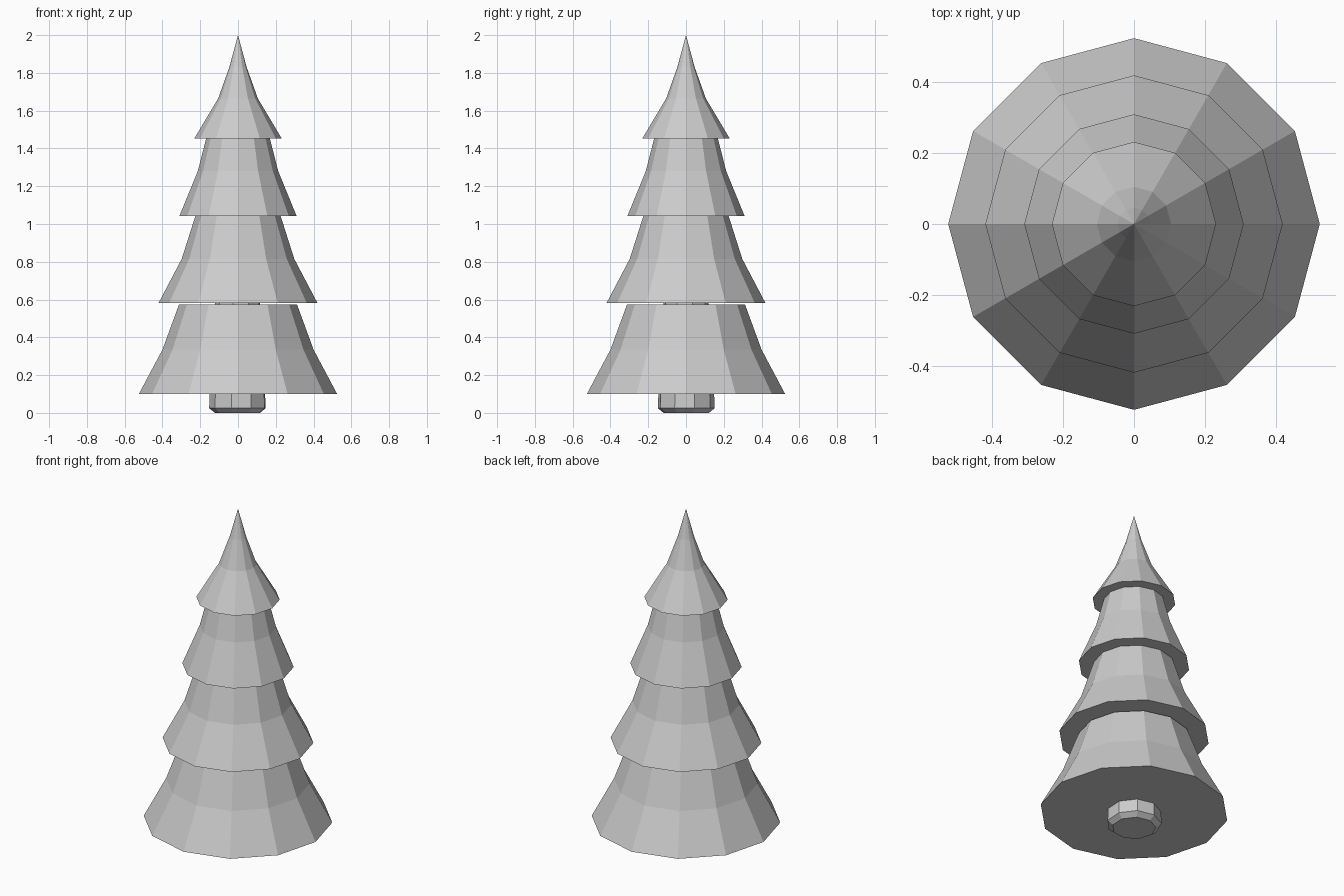
import bpy, bmesh, math

cube = bpy.data.objects.get("Cube")
if cube:
    bpy.data.objects.remove(cube, do_unlink=True)

grey = bpy.data.materials.new("plain grey")
grey.use_nodes = True
colour = (0.6, 0.6, 0.6, 1)
grey.diffuse_color = colour
grey.node_tree.nodes["Principled BSDF"].inputs["Base Color"].default_value = colour


def lathe(name, profile, sides, turn=0):
    """Faceted solid from (radius, z) pairs, bottom to top; radius 0 is a tip."""
    bm = bmesh.new()
    rings = []
    for r, z in profile:
        count = sides if r else 1
        rings.append([bm.verts.new((r * math.cos(turn + math.tau * i / sides),
                                    r * math.sin(turn + math.tau * i / sides), z))
                      for i in range(count)])
    bm.faces.new(rings[0][::-1])
    for low, high in zip(rings, rings[1:]):
        for i in range(sides):
            j = (i + 1) % sides
            if len(high) == 1:
                bm.faces.new((low[i], low[j], high[0]))
            else:
                bm.faces.new((low[i], low[j], high[j], high[i]))
    if len(rings[-1]) > 1:
        bm.faces.new(rings[-1])
    mesh = bpy.data.meshes.new(name)
    bm.to_mesh(mesh)
    bm.free()
    mesh.materials.append(grey)
    obj = bpy.data.objects.new(name, mesh)
    bpy.context.collection.objects.link(obj)


# Trunk with a chamfered foot, tapering up through the branches
lathe("trunk", [(0.122, 0), (0.153, 0.025), (0.15, 0.1), (0.12, 0.6), (0.1, 0.9)],
      9, math.radians(17))

# Four flared skirts of branches, the last one ending in a tip
tiers = {
    "bottom_branches": [(0.525, 0.1), (0.4, 0.335), (0.312, 0.575)],
    "lower_branches": [(0.42, 0.583), (0.298, 0.815), (0.225, 1.045)],
    "upper_branches": [(0.31, 1.043), (0.213, 1.28), (0.168, 1.455)],
    "top_branches": [(0.232, 1.452), (0.105, 1.665), (0.046, 1.83), (0, 2)],
}
for name, profile in tiers.items():
    lathe(name, profile, 12)
